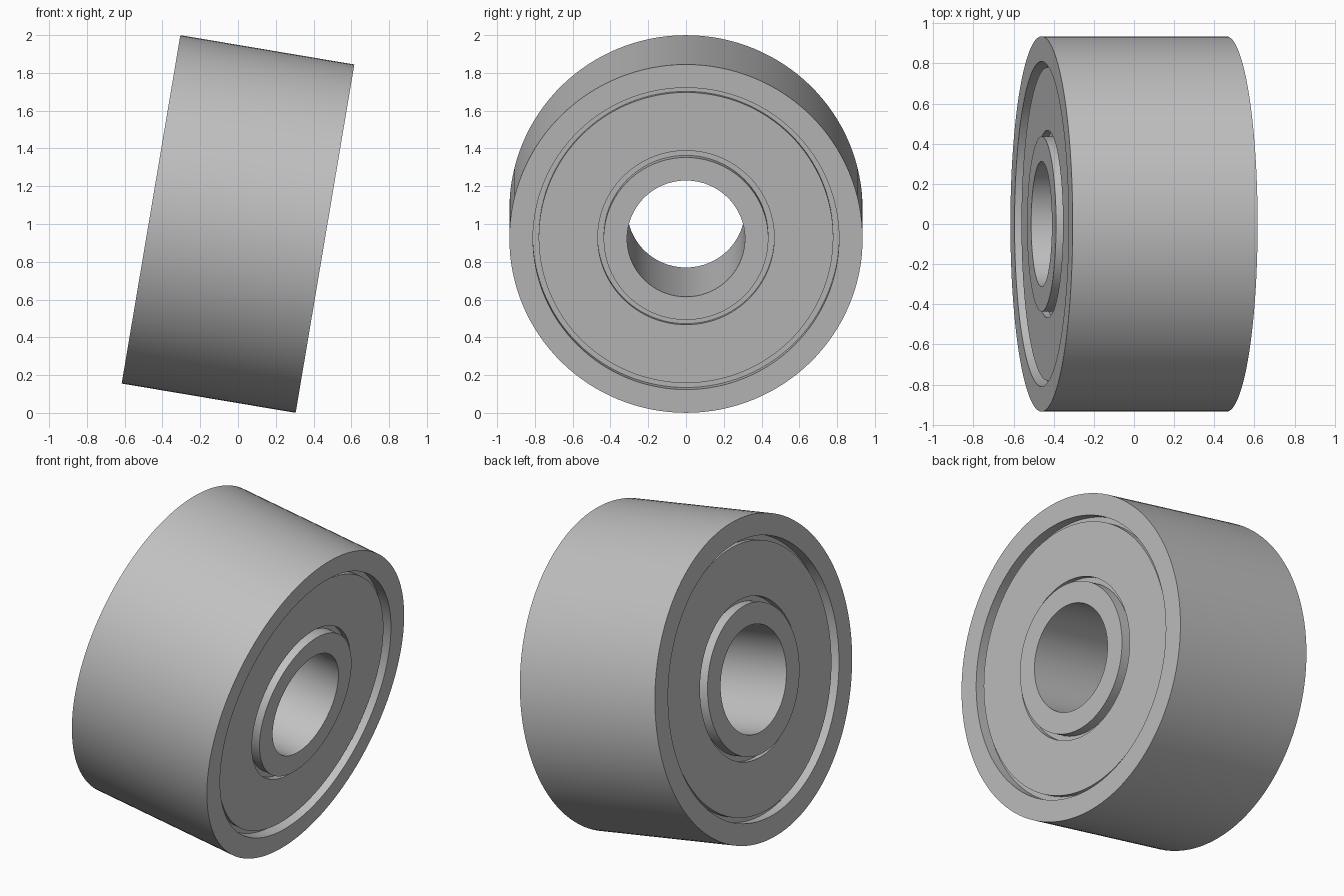
import bpy
import math
from mathutils import Matrix

cube = bpy.data.objects.get("Cube")
if cube:
    bpy.data.objects.remove(cube, do_unlink=True)

SEGMENTS = 128
HALF = 0.467          # half the bearing width
TILT = Matrix.Translation((0, 0, 1)) @ Matrix.Rotation(math.radians(9.56), 4, 'Y')

steel = bpy.data.materials.new("steel grey")
steel.use_nodes = True
grey = (0.53, 0.53, 0.53, 1)
steel.diffuse_color = grey
steel.node_tree.nodes["Principled BSDF"].inputs["Base Color"].default_value = grey


def ring(name, inner, outer, x0, x1):
    """Rectangular section turned about the tilted x axis."""
    profile = [(x0, inner), (x1, inner), (x1, outer), (x0, outer)]
    n = len(profile)
    verts, faces = [], []
    for s in range(SEGMENTS):
        a = 2 * math.pi * s / SEGMENTS
        verts += [(x, r * math.cos(a), r * math.sin(a)) for x, r in profile]
        t = (s + 1) % SEGMENTS
        for i in range(n):
            j = (i + 1) % n
            faces.append((s * n + i, s * n + j, t * n + j, t * n + i))
    mesh = bpy.data.meshes.new(name)
    mesh.from_pydata(verts, [], faces)
    mesh.transform(TILT)
    mesh.materials.append(steel)
    obj = bpy.data.objects.new(name, mesh)
    bpy.context.collection.objects.link(obj)
    # outward normals and smooth walls with crisp rims
    bpy.ops.object.select_all(action='DESELECT')
    obj.select_set(True)
    bpy.context.view_layer.objects.active = obj
    bpy.ops.object.mode_set(mode='EDIT')
    bpy.ops.mesh.select_all(action='SELECT')
    bpy.ops.mesh.normals_make_consistent(inside=False)
    bpy.ops.object.mode_set(mode='OBJECT')
    bpy.ops.object.shade_smooth_by_angle(angle=math.radians(30))
    return obj


# races
ring("outer_race", 0.81, 0.935, -HALF, HALF)
ring("inner_race", 0.312, 0.436, -HALF, HALF)

# groove floor between the races
FLOOR = HALF - 0.065
ring("core", 0.43, 0.815, -FLOOR, FLOOR)

# raised shield plate on each side
SHIELD = HALF - 0.03
ring("left_shield", 0.467, 0.78, FLOOR - 0.01, SHIELD)
ring("right_shield", 0.467, 0.78, -SHIELD, -FLOOR + 0.01)
